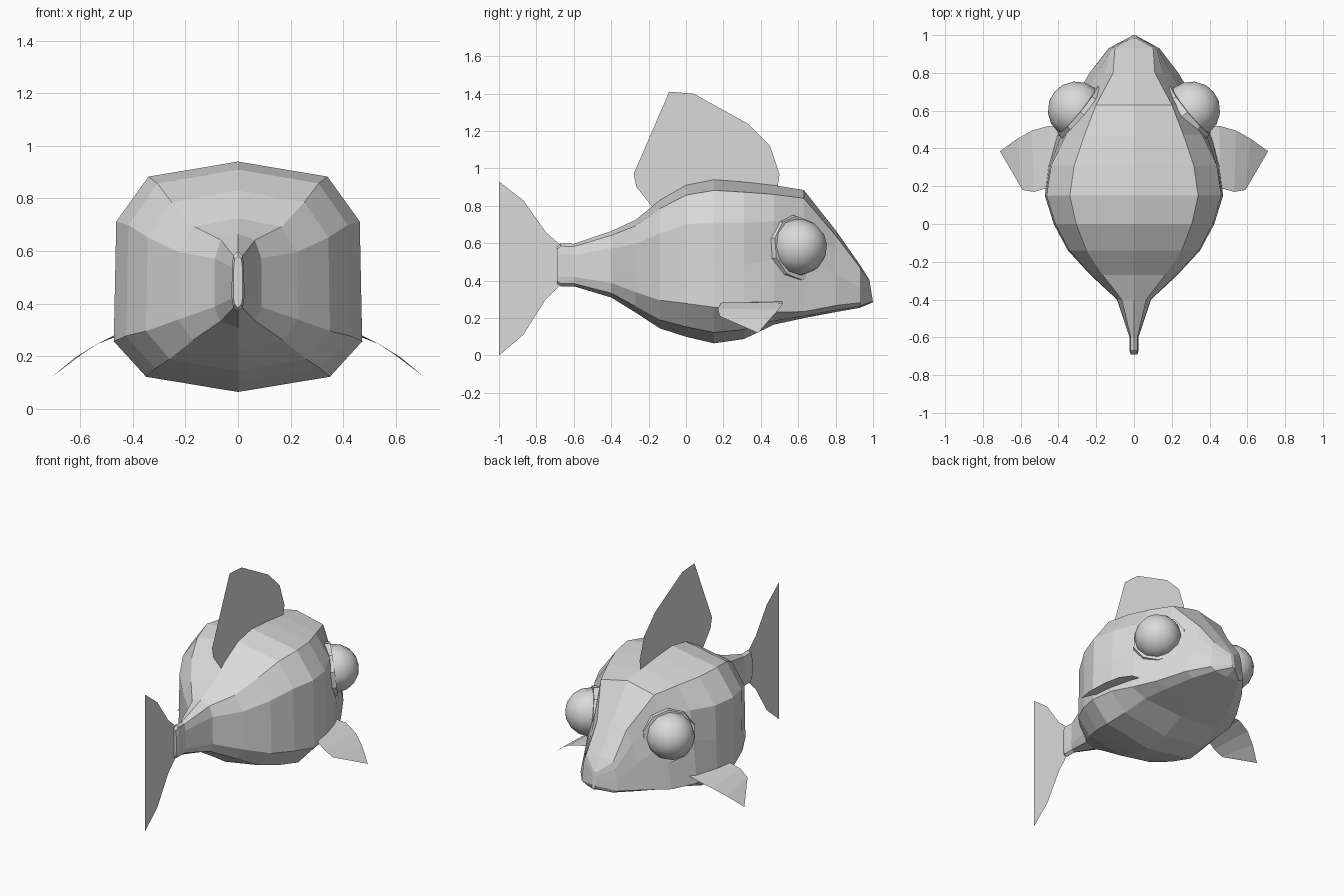
import bpy, bmesh, math
from mathutils import Vector

if "Cube" in bpy.data.objects:
    bpy.data.objects.remove(bpy.data.objects["Cube"])

grey = bpy.data.materials.new("pale grey")
grey.diffuse_color = (0.7, 0.7, 0.7, 1)
grey.use_nodes = True
grey.node_tree.nodes["Principled BSDF"].inputs["Base Color"].default_value = grey.diffuse_color


def finish(bm, name, solid=True):
    if solid:
        bmesh.ops.recalc_face_normals(bm, faces=bm.faces)
    mesh = bpy.data.meshes.new(name)
    bm.to_mesh(mesh)
    bm.free()
    mesh.materials.append(grey)
    ob = bpy.data.objects.new(name, mesh)
    bpy.context.collection.objects.link(ob)
    return ob


def ring(y, w, top, bot, shoulder=.72, upper=.98, low=.22, lean=0):
    """Twelve-sided body section; low and upper set where the flank bends."""
    h = top - bot
    half = [(0, top), (w * shoulder, top - .065 * h), (w * upper, top - .26 * h),
            (w * (1 + upper) / 2, top - .53 * h), (w, bot + low * h),
            (w * .74, bot + low * .3 * h), (0, bot)]
    pts = half + [(-x, z) for x, z in half[-2:0:-1]]
    return [(x, y + lean * ((top + bot) / 2 - z), z) for x, z in pts]


# Body: sections from tail stem to nose
sections = [
    (-.69, .018, .58, .385), (-.67, .024, .60, .37), (-.60, .024, .597, .37),
    (-.40, .09, .665, .31), (-.27, .23, .725, .23), (-.14, .35, .83, .145),
    (.0, .425, .91, .10), (.15, .472, .94, .065), (.31, .452, .928, .088, .70, .97, .2),
    (.47, .41, .91, .165, .64, .88, .09), (.63, .335, .885, .20, .60, .68, .05),
    (.80, .235, .67, .232, .47, .65, .08), (.93, .135, .485, .255, .75, .88, .12),
    (.99, .012, .405, .285, .72, .98, .22, .16),
]
bm = bmesh.new()
loops = [[bm.verts.new(p) for p in ring(*s)] for s in sections]
for a, b in zip(loops, loops[1:]):
    for i in range(12):
        j = (i + 1) % 12
        bm.faces.new((a[i], a[j], b[j], b[i]))
bm.faces.new(loops[0])
bm.faces.new(loops[-1])
finish(bm, "body")


# Upright fins: flat sheets on the centre line
def sheet(name, outline):
    bm = bmesh.new()
    bm.faces.new([bm.verts.new((0, y, z)) for y, z in outline])
    finish(bm, name, False)


sheet("dorsal_fin", [(-.18, .795), (-.1, .82), (.1, .9), (.47, .88), (.49, .90), (.50, .97),
                     (.45, 1.12), (.33, 1.24), (.04, 1.40), (-.09, 1.41), (-.28, .97), (-.265, .90)])
sheet("tail_fin", [(-1, .93), (-.87, .83), (-.75, .66), (-.67, .59),
                   (-.67, .38), (-.75, .30), (-.87, .11), (-1, 0)])

for side, label in ((1, "right"), (-1, "left")):
    # Side fin: curved sheet drooping outwards to a point
    bm = bmesh.new()
    front = [(.38, .51, .29), (.45, .52, .28), (.54, .495, .245), (.62, .45, .195)]
    rear = [(.38, .21, .29), (.46, .19, .285), (.53, .17, .25), (.59, .18, .21)]
    f, r = [[bm.verts.new((side * x, y, z)) for x, y, z in row] for row in (front, rear)]
    tip = bm.verts.new((side * .71, .385, .12))
    for i in range(3):
        bm.faces.new((f[i], f[i + 1], r[i + 1], r[i]))
    bm.faces.new((f[3], tip, r[3]))
    finish(bm, label + "_side_fin", False)

    # Eye rim: ten-sided socket plate facing outwards and forwards
    normal = Vector((side * .77, .63, .12)).normalized()
    turn = normal.to_track_quat('Z', 'Y')
    bm = bmesh.new()
    bmesh.ops.create_cone(bm, cap_ends=True, segments=10, radius1=.182, radius2=.172, depth=.05)
    rim = finish(bm, label + "_eye_rim")
    rim.rotation_mode = 'QUATERNION'
    rim.rotation_quaternion = turn
    rim.location = (side * .28, .59, .572)

    # Eyeball: smooth ball set in the rim
    bm = bmesh.new()
    bmesh.ops.create_uvsphere(bm, u_segments=12, v_segments=8, radius=.152)
    for face in bm.faces:
        face.smooth = True
    ball = finish(bm, label + "_eye")
    ball.rotation_mode = 'QUATERNION'
    ball.rotation_quaternion = turn
    ball.location = (side * .305, .603, .58)
